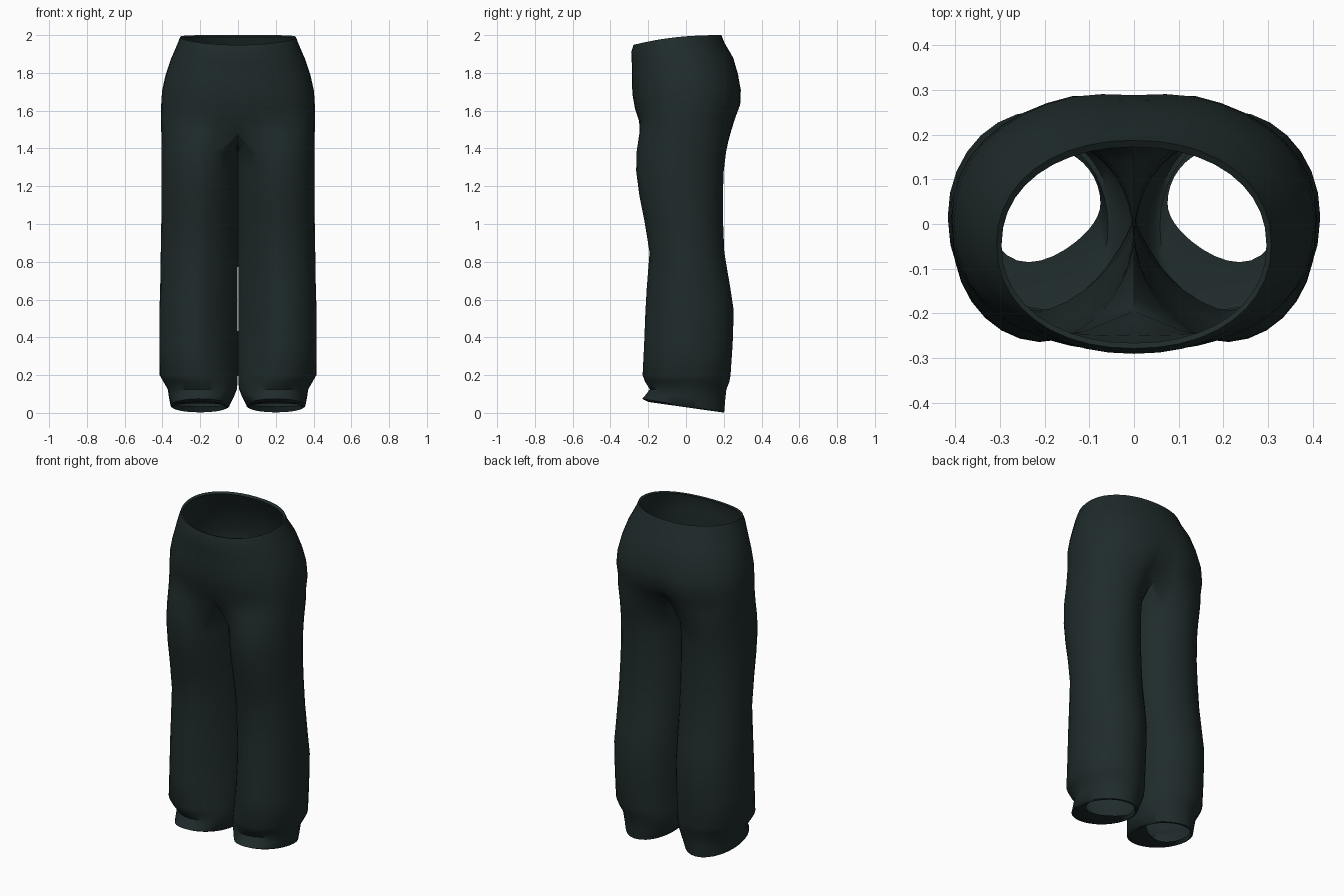
import bpy, bmesh, math

if "Cube" in bpy.data.objects:
    bpy.data.objects.remove(bpy.data.objects["Cube"])

OUT, INN = 21, 11          # points on outer arc / inner thigh of each half


def material(name, rgb):
    m = bpy.data.materials.new(name)
    m.diffuse_color = (*rgb, 1)
    m.use_nodes = True
    m.node_tree.nodes["Principled BSDF"].inputs["Base Color"].default_value = m.diffuse_color
    return m


def spow(v, e):
    return math.copysign(abs(v) ** e, v)


def tilt(y, yf, yb, zf, zb, p=1.0):
    t = min(1, max(0, (yb - y) / (yb - yf)))
    return zb + (zf - zb) * t ** p


def hip_ring(w, yf, yb, zf, zb, dent=0.0, front=0.93):
    """Half ring from front centre, round the side, to back centre."""
    pts = []
    for i in range(OUT):
        a = math.pi * i / (OUT - 1)
        e = front if a < math.pi / 2 else 0.93
        x = w * spow(math.sin(a), e)
        y = (yf + yb) / 2 - (yb - yf) / 2 * spow(math.cos(a), e)
        z = tilt(y, yf, yb, zf, zb, 2.3)            # rim dips at the front only
        if y > 0:                                   # cleft of the seat
            y -= dent * max(0, 1 - x / 0.13)
        pts.append((x if 0 < i < OUT - 1 else 0.0, y, z))
    return pts


def leg_ring(x0, x1, yf, yb, zf, zb, wedge=0.0, shear=0.0):
    """Closed ring: outer arc front to back, then inner thigh back to front."""
    cx, rx, cy, ry = (x0 + x1) / 2, (x1 - x0) / 2, (yf + yb) / 2, (yb - yf) / 2
    half = math.radians(125)
    angs = [-half + 2 * half * i / (OUT - 1) for i in range(OUT)]
    step = (2 * math.pi - 2 * half) / (INN + 1)
    angs += [half + step * (k + 1) for k in range(INN)]
    pts = []
    for a in angs:
        c, s = math.cos(a), math.sin(a)
        e = 1 + (wedge if c < 0 and s < 0 else 0)   # flatter inner front
        x, y = cx + rx * spow(c, e), cy + ry * spow(s, e)
        z = tilt(y, yf, yb, zf, zb)
        pts.append((x, y - shear * (x - cx) * (s < 0) * -s, z))
    return pts


# Waist rim, waistband, hips and seat: half width, front y, back y, front z, back z, cleft, front roundness
HIPS = [(0.296, -0.266, 0.172, 1.945, 1.99, 0),
        (0.307, -0.278, 0.187, 1.948, 2.0, 0), (0.322, -0.29, 0.203, 1.91, 1.96, 0),
        (0.355, -0.287, 0.25, 1.85, 1.88, 0), (0.384, -0.286, 0.28, 1.77, 1.79, 0.004, 0.9),
        (0.402, -0.284, 0.298, 1.69, 1.71, 0.01, 0.87), (0.407, -0.27, 0.299, 1.61, 1.63, 0.02, 0.83),
        (0.407, -0.25, 0.274, 1.55, 1.565, 0.04, 0.76)]
# Leg rings down to the cuff: inner x, outer x, front y, back y, front z, back z, wedge, shear
LEGS = [(0.0012, 0.405, -0.262, 0.212, 1.38, 1.38, 0.1), (0.0012, 0.405, -0.264, 0.2, 1.28, 1.28, 0.2),
        (0.0012, 0.405, -0.247, 0.195, 1.15, 1.15, 0.25), (0.0012, 0.406, -0.221, 0.196, 1.02, 1.02, 0.3),
        (0.0012, 0.409, -0.193, 0.203, 0.85, 0.85, 0.35), (0.0015, 0.412, -0.208, 0.235, 0.66, 0.66, 0.45),
        (0.0015, 0.416, -0.215, 0.253, 0.54, 0.54, 0.45), (0.0012, 0.416, -0.222, 0.247, 0.36, 0.36, 0.4),
        (0.0012, 0.415, -0.23, 0.236, 0.2, 0.2, 0.25), (0.002, 0.395, -0.217, 0.23, 0.165, 0.165, 0.15),
        (0.006, 0.372, -0.192, 0.214, 0.125, 0.125), (0.022, 0.366, -0.21, 0.208, 0.1, 0.07),
        (0.045, 0.357, -0.232, 0.202, 0.075, 0.003), (0.058, 0.345, -0.2, 0.19, 0.058, 0.003),
        (0.075, 0.33, -0.08, 0.172, 0.05, 0.035, 0, 0.3)]


def crotch_ring():
    """Joins hips to leg: outer arc blends both, inner points follow the seam."""
    hip = hip_ring(0.407, -0.245, 0.255, 1.48, 1.5, 0, 0.8)
    leg = leg_ring(0.0, 0.406, -0.258, 0.243, 1.48, 1.5)
    pts = [tuple(h * 0.4 + l * 0.6 for h, l in zip(hip[i], leg[i])) for i in range(OUT)]
    yf, yb = -0.195, 0.17
    pts[0], pts[-1] = (0.0, yf, 1.48), (0.0, yb, 1.51)
    for k in range(INN):
        t = (k + 1) / (INN + 1)
        pts.append((0.0, yb + (yf - yb) * t, 1.51 - 0.03 * t - 0.07 * math.sin(math.pi * t)))
    return pts


def build_trousers():
    bm = bmesh.new()
    add = lambda pts: [bm.verts.new(p) for p in pts]
    hips = [add(hip_ring(*r)) for r in HIPS]
    legs = [add(crotch_ring())] + [add(leg_ring(*r)) for r in LEGS]
    for a, b in zip(hips, hips[1:] + [legs[0]]):
        for i in range(OUT - 1):
            bm.faces.new((a[i], b[i], b[i + 1], a[i + 1]))
    n = OUT + INN
    for a, b in zip(legs, legs[1:]):
        for i in range(n):
            j = (i + 1) % n
            bm.faces.new((a[i], b[i], b[j], a[j]))
    bmesh.ops.recalc_face_normals(bm, faces=bm.faces)
    # Make sure the outside of the hip faces outward
    f = max(bm.faces, key=lambda q: q.calc_center_median().x)
    if f.normal.x < 0:
        bmesh.ops.reverse_faces(bm, faces=bm.faces)
    me = bpy.data.meshes.new("trousers")
    bm.to_mesh(me)
    bm.free()
    ob = bpy.data.objects.new("trousers", me)
    bpy.context.collection.objects.link(ob)
    me.materials.append(material("dark green grey cloth", (0.014, 0.024, 0.024)))
    # Second leg
    mir = ob.modifiers.new("other_leg", 'MIRROR')
    mir.use_clip = True
    mir.merge_threshold = 0.001
    bpy.context.view_layer.objects.active = ob
    ob.select_set(True)
    bpy.ops.object.modifier_apply(modifier=mir.name)
    bpy.ops.object.shade_smooth_by_angle(angle=math.radians(50))


build_trousers()
